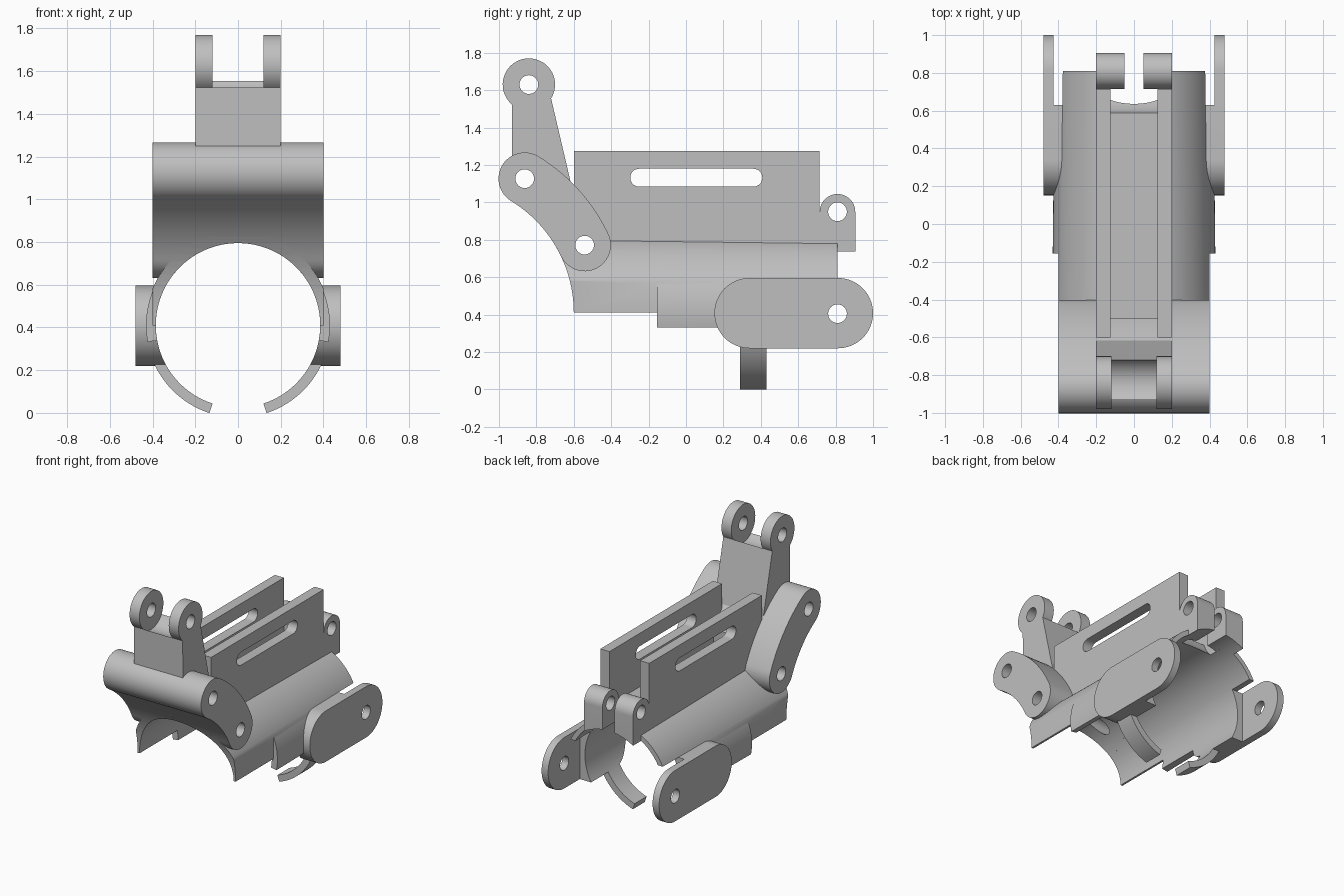
import bpy, bmesh
from math import sin, cos, radians

if "Cube" in bpy.data.objects:
    bpy.data.objects.remove(bpy.data.objects["Cube"], do_unlink=True)

GREY = (0.52, 0.52, 0.52, 1)
mat = bpy.data.materials.new("plain grey")
mat.use_nodes = True
mat.diffuse_color = GREY
mat.node_tree.nodes["Principled BSDF"].inputs["Base Color"].default_value = GREY

AXIS_Z = 0.41              # height of the bore axis
BORE = 0.385               # bore radius
BEND = (-1.3, AXIS_Z)      # centre of the curved front


def arc(c, r, a, b, n=24):
    """Points on an arc from angle a to angle b, in degrees."""
    angles = [radians(a + (b - a) * i / n) for i in range(n + 1)]
    return [(c[0] + r * cos(t), c[1] + r * sin(t)) for t in angles]


def circle(c, r, n=96):
    return arc(c, r, 0, 360, n)[:-1]


def polar(c, r, a):
    return arc(c, r, a, a, 1)[0]


def rect(u0, u1, z0, z1):
    return [(u0, z0), (u1, z0), (u1, z1), (u0, z1)]


def loft(name, axis, start, end, d0, d1):
    """Solid between two matching outlines placed at d0 and d1 along x or y."""
    bm = bmesh.new()
    place = (lambda p, d: (d, p[0], p[1])) if axis == "x" else (lambda p, d: (p[0], d, p[1]))
    a = [bm.verts.new(place(p, d0)) for p in start]
    b = [bm.verts.new(place(p, d1)) for p in end]
    bm.faces.new(a)
    bm.faces.new(b)
    for i in range(len(a)):
        j = (i + 1) % len(a)
        bm.faces.new((a[i], a[j], b[j], b[i]))
    bmesh.ops.recalc_face_normals(bm, faces=bm.faces)
    mesh = bpy.data.meshes.new(name)
    bm.to_mesh(mesh)
    bm.free()
    mesh.materials.append(mat)
    ob = bpy.data.objects.new(name, mesh)
    bpy.context.collection.objects.link(ob)
    return ob


def prism(name, axis, outline, d0, d1):
    return loft(name, axis, outline, outline, d0, d1)


def cut(ob, *cutters):
    """Subtract (axis, outline, start, end) prisms from an object."""
    for axis, outline, d0, d1 in cutters:
        tool = prism("cutter", axis, outline, d0, d1)
        mod = ob.modifiers.new("cut", "BOOLEAN")
        mod.operation = "DIFFERENCE"
        mod.solver = "EXACT"
        mod.object = tool
        bpy.context.view_layer.update()
        graph = bpy.context.evaluated_depsgraph_get()
        mesh = bpy.data.meshes.new_from_object(ob.evaluated_get(graph))
        ob.modifiers.clear()
        ob.data = mesh
        bpy.data.objects.remove(tool, do_unlink=True)
    return ob


def finish(ob):
    bpy.ops.object.select_all(action="DESELECT")
    ob.select_set(True)
    bpy.context.view_layer.objects.active = ob
    bpy.ops.object.shade_smooth_by_angle(angle=radians(25))


def bore(r=BORE):
    return ("y", circle((0, AXIS_Z), r), -1.5, 1.5)


def pin_hole(c):
    return ("x", circle(c, 0.05, 32), -0.6, 0.6)


def ring_sector(r, a, b, n):
    c = (0, AXIS_Z)
    return arc(c, r, a, b, n) + arc(c, BORE, b, a, n)


upper_pin = polar(BEND, 0.84, 58.6)
lower_pin = polar(BEND, 0.84, 25.5)
lug_pin = (0.81, 0.95)
neck_pin = (-0.84, 1.63)
notch = ("x", circle(lug_pin, 0.233), -0.125, 0.125)

# Half-round shell: tapered outside, trimmed front, flanks and rear
shell = loft("shell", "y", ring_sector(0.437, -10.5, 190.5, 72),
             ring_sector(0.42, -10.5, 190.5, 72), -0.74, 0.81)
cut(shell,
    ("x", circle(BEND, 0.70, 128), -0.6, 0.6),
    ("y", rect(-0.7, 0.7, 0.2, AXIS_Z), -0.9, -0.155),
    ("y", rect(0.4, 0.7, 0.2, 1), -0.9, -0.155),
    ("y", rect(-0.7, -0.4, 0.2, 1), -0.9, -0.155),
    ("y", rect(-0.7, 0.7, 0.2, 0.595), 0.63, 0.9),
    notch, pin_hole(lower_pin))
finish(shell)

# Curved crossbar at the front
bar_outline = (arc(BEND, 0.98, 58.6, 25.5) + arc(lower_pin, 0.14, 25.5, -154.5)[1:]
               + arc(BEND, 0.70, 25.5, 58.6)[1:] + arc(upper_pin, 0.14, 238.6, 58.6)[1:-1])
bar = prism("front_crossbar", "x", bar_outline, -0.4, 0.4)
cut(bar, bore(), pin_hole(upper_pin), pin_hole(lower_pin),
    ("x", rect(-0.5, 0, 0.88, 1.4), -0.125, 0.125))
finish(bar)

# Forked neck above the crossbar
neck_outline = ([(-0.8, 1.2), (-0.93, 1.22)] + arc(neck_pin, 0.14, 229.5, -32, 40)
                + [(-0.61, 1.08), (-0.7, 1.03)])
neck = prism("forked_neck", "x", neck_outline, -0.2, 0.2)
cut(neck, ("x", circle(neck_pin, 0.1405), -0.12, 0.12), pin_hole(neck_pin))
finish(neck)

# Slotted twin rails with the floor between them
rails = prism("slotted_rails", "x", rect(-0.6, 0.715, 0.7, 1.275), -0.2, 0.2)
slot = arc((0.36, 1.132), 0.048, -90, 90, 16) + arc((-0.25, 1.132), 0.048, 90, 270, 16)
cut(rails, bore(0.39),
    ("x", rect(-0.8, 0.9, 0.88, 1.4), -0.125, 0.125),
    notch, ("x", slot, -0.4, 0.4), pin_hole(lower_pin))
finish(rails)

for side, s in (("left", 1), ("right", -1)):
    # Rear hinge lug
    lug_outline = arc(lug_pin, 0.095, 0, 180) + [(0.715, 0.7), (0.905, 0.7)]
    lug = prism(side + "_rear_lug", "x", lug_outline, s * 0.05, s * 0.2)
    finish(cut(lug, bore(), pin_hole(lug_pin)))

    # Rounded side ear, thinner behind the shell
    ear_outline = (arc((0.812, 0.408), 0.188, -90, 90, 32)
                   + arc((0.34, 0.408), 0.188, 90, 270, 32))
    ear = prism(side + "_ear", "x", ear_outline, s * 0.3, s * 0.48)
    cut(ear, bore(), ("x", rect(0.63, 1.2, 0, 0.8), s * 0.2, s * 0.427),
        pin_hole((0.81, 0.405)))
    finish(ear)

    # Curved clip finger under the bore
    start, end = (5, -72) if s > 0 else (175, 252)
    finish(prism(side + "_clip", "y", ring_sector(0.432, start, end, 28), 0.29, 0.43))
